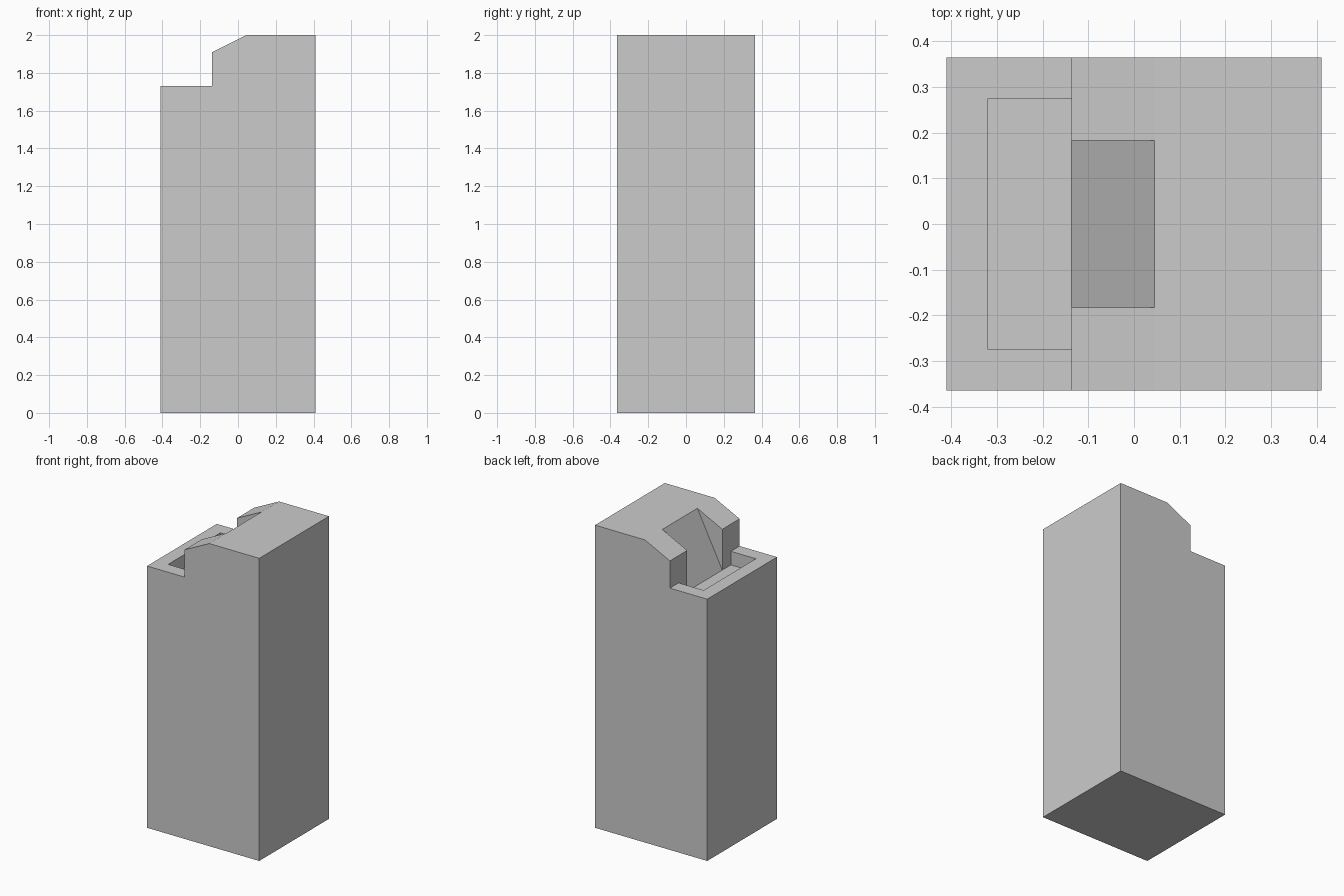
import bpy, bmesh

if "Cube" in bpy.data.objects:
    bpy.data.objects.remove(bpy.data.objects["Cube"])


def prism(name, profile, half_depth):
    """Extrude an (x, z) profile along y, symmetric about y = 0."""
    bm = bmesh.new()
    face = bm.faces.new([bm.verts.new((x, -half_depth, z)) for x, z in profile])
    ext = bmesh.ops.extrude_face_region(bm, geom=[face])
    verts = [g for g in ext["geom"] if isinstance(g, bmesh.types.BMVert)]
    bmesh.ops.translate(bm, verts=verts, vec=(0, 2 * half_depth, 0))
    bmesh.ops.recalc_face_normals(bm, faces=bm.faces)
    mesh = bpy.data.meshes.new(name)
    bm.to_mesh(mesh)
    bm.free()
    obj = bpy.data.objects.new(name, mesh)
    bpy.context.collection.objects.link(obj)
    return obj


def cut(target, cutter):
    """Subtract the cutter, then discard it."""
    mod = target.modifiers.new("cut", "BOOLEAN")
    mod.operation = "DIFFERENCE"
    mod.solver = "EXACT"
    mod.object = cutter
    bpy.context.view_layer.objects.active = target
    bpy.ops.object.modifier_apply(modifier=mod.name)
    bpy.data.objects.remove(cutter, do_unlink=True)


LEFT, RIGHT, STEP, RIDGE, INNER = -0.41, 0.41, -0.137, 0.045, -0.32
DECK, PARAPET, EAVE, TOP = 1.64, 1.73, 1.91, 2.0

# tower with a lower terrace and a chamfered roof edge
tower = prism("tower", [(LEFT, 0), (RIGHT, 0), (RIGHT, TOP), (RIDGE, TOP),
                        (STEP, EAVE), (STEP, PARAPET), (LEFT, PARAPET)], 0.364)

# sunken terrace floor, leaving a parapet on three sides
cut(tower, prism("terrace_cutter", [(INNER, DECK), (STEP, DECK),
                                    (STEP, 1.8), (INNER, 1.8)], 0.273))

# sloped recess running from the terrace floor up to the roof
slope = (RIDGE - STEP) / (TOP - DECK)
cut(tower, prism("recess_cutter", [(STEP, DECK), (RIDGE + 0.1 * slope, TOP + 0.1),
                                   (-0.2, TOP + 0.1), (-0.2, 1.7)], 0.183))
